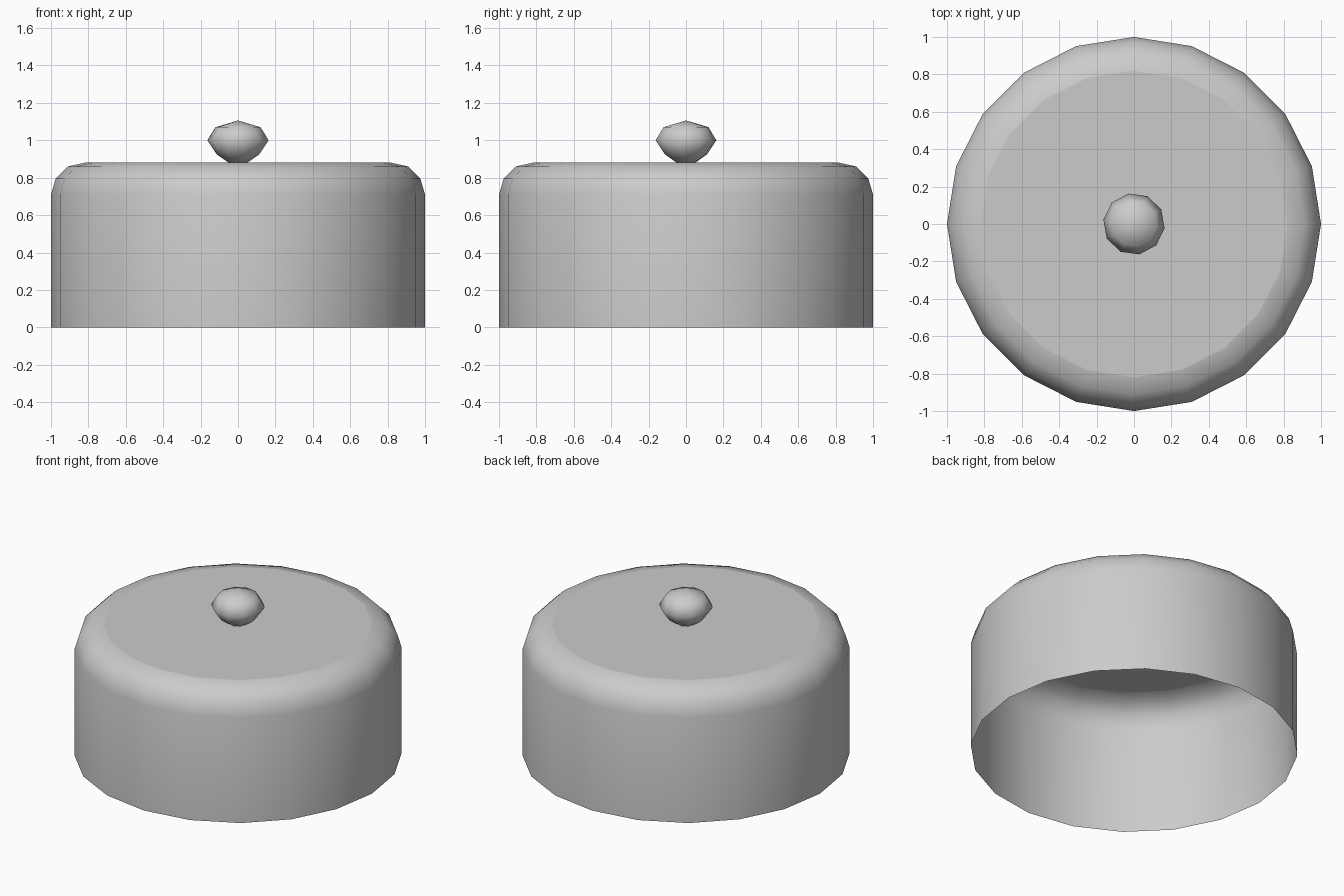
import bpy, bmesh
from math import cos, sin, radians, pi

if "Cube" in bpy.data.objects:
    bpy.data.objects.remove(bpy.data.objects["Cube"])


def lathe(name, profile, sides, offset=0.0, cap_bottom=False, apex=None):
    """Revolve (radius, z) points, bottom to top, and close the top."""
    bm = bmesh.new()
    rings = [[bm.verts.new((r * cos(offset + 2 * pi * i / sides),
                            r * sin(offset + 2 * pi * i / sides), z))
              for i in range(sides)] for r, z in profile]
    for a, b in zip(rings, rings[1:]):
        for i in range(sides):
            j = (i + 1) % sides
            bm.faces.new((a[i], a[j], b[j], b[i]))
    top = rings[-1]
    if apex is None:
        cap = bm.faces.new(top)
        for e in cap.edges:
            e.smooth = False
    else:
        tip = bm.verts.new((0, 0, apex))
        for i in range(sides):
            bm.faces.new((top[i], top[(i + 1) % sides], tip))
    if cap_bottom:
        bm.faces.new(rings[0][::-1])
    # Smooth gentle bends, keep strong ones sharp
    for f in bm.faces:
        f.smooth = True
    for e in bm.edges:
        if len(e.link_faces) == 2 and e.calc_face_angle() > radians(30):
            e.smooth = False
    me = bpy.data.meshes.new(name)
    bm.to_mesh(me)
    bm.free()
    ob = bpy.data.objects.new(name, me)
    bpy.context.collection.objects.link(ob)
    return ob


# Open-bottomed thin cover with a rounded shoulder
lathe("cover", [(1, 0), (1, 0.71), (0.975, 0.795), (0.91, 0.86), (0.82, 0.88)], 20)

# Faceted knob sitting on the cover
lathe("knob", [(0.05, 0.88), (0.115, 0.925), (0.165, 1.0), (0.122, 1.07)], 10,
      offset=radians(-8), cap_bottom=True, apex=1.106)
